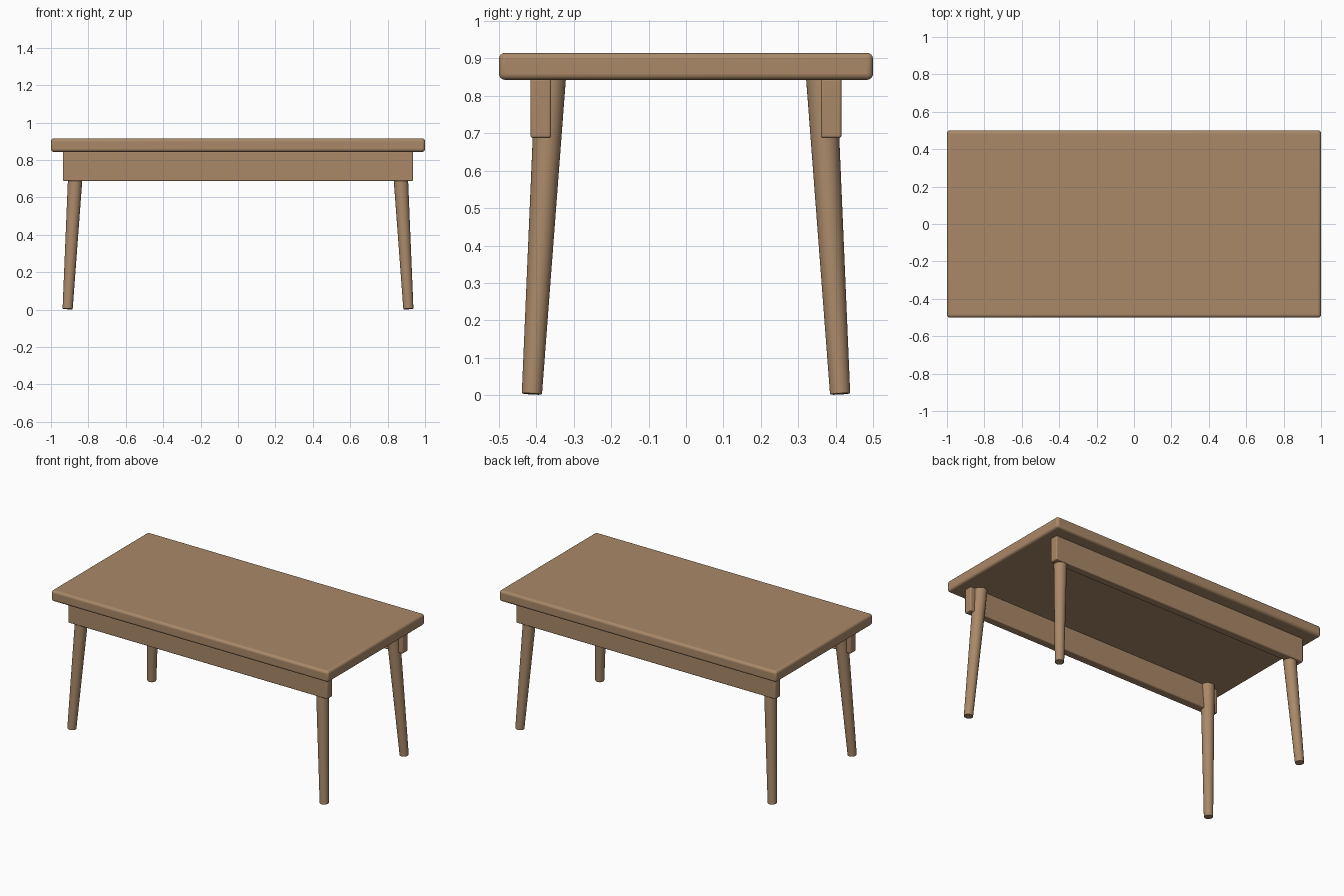
import bpy
from math import radians
from mathutils import Vector

cube = bpy.data.objects.get("Cube")
if cube:
    bpy.data.objects.remove(cube, do_unlink=True)

# Single warm wood colour
wood = bpy.data.materials.new("warm_wood")
wood.use_nodes = True
colour = (0.40, 0.25, 0.14, 1.0)
wood.diffuse_color = colour
wood.node_tree.nodes["Principled BSDF"].inputs["Base Color"].default_value = colour


def finish(obj, name, bevel):
    obj.name = name
    obj.data.materials.append(wood)
    mod = obj.modifiers.new("rounded_edges", "BEVEL")
    mod.width = bevel
    mod.segments = 4
    mod.limit_method = "ANGLE"
    mod.angle_limit = radians(40)
    bpy.ops.object.shade_smooth_by_angle(angle=radians(40))


def board(name, size, centre, bevel):
    bpy.ops.mesh.primitive_cube_add(size=1, location=centre)
    obj = bpy.context.object
    obj.scale = size
    bpy.ops.object.transform_apply(location=False, rotation=False, scale=True)
    finish(obj, name, bevel)


def leg(name, foot, head):
    # Tapered round leg aligned with its splayed axis
    axis = head - foot
    bpy.ops.mesh.primitive_cone_add(vertices=32, radius1=0.027, radius2=0.041,
                                    depth=axis.length, location=(foot + head) / 2)
    obj = bpy.context.object
    obj.rotation_euler = axis.to_track_quat("Z", "Y").to_euler()
    finish(obj, name, 0.003)


# Table top
board("table_top", (2.0, 1.0, 0.072), (0, 0, 0.879), 0.016)

# Long aprons and splayed legs, front and back
for sy, end in ((-1, "front"), (1, "back")):
    board(end + "_apron", (1.872, 0.055, 0.16), (0, sy * 0.388, 0.767), 0.007)
    for sx, side in ((-1, "right"), (1, "left")):
        leg(f"{end}_{side}_leg",
            Vector((sx * 0.911, sy * 0.412, 0.003)),
            Vector((sx * 0.862, sy * 0.362, 0.848)))
